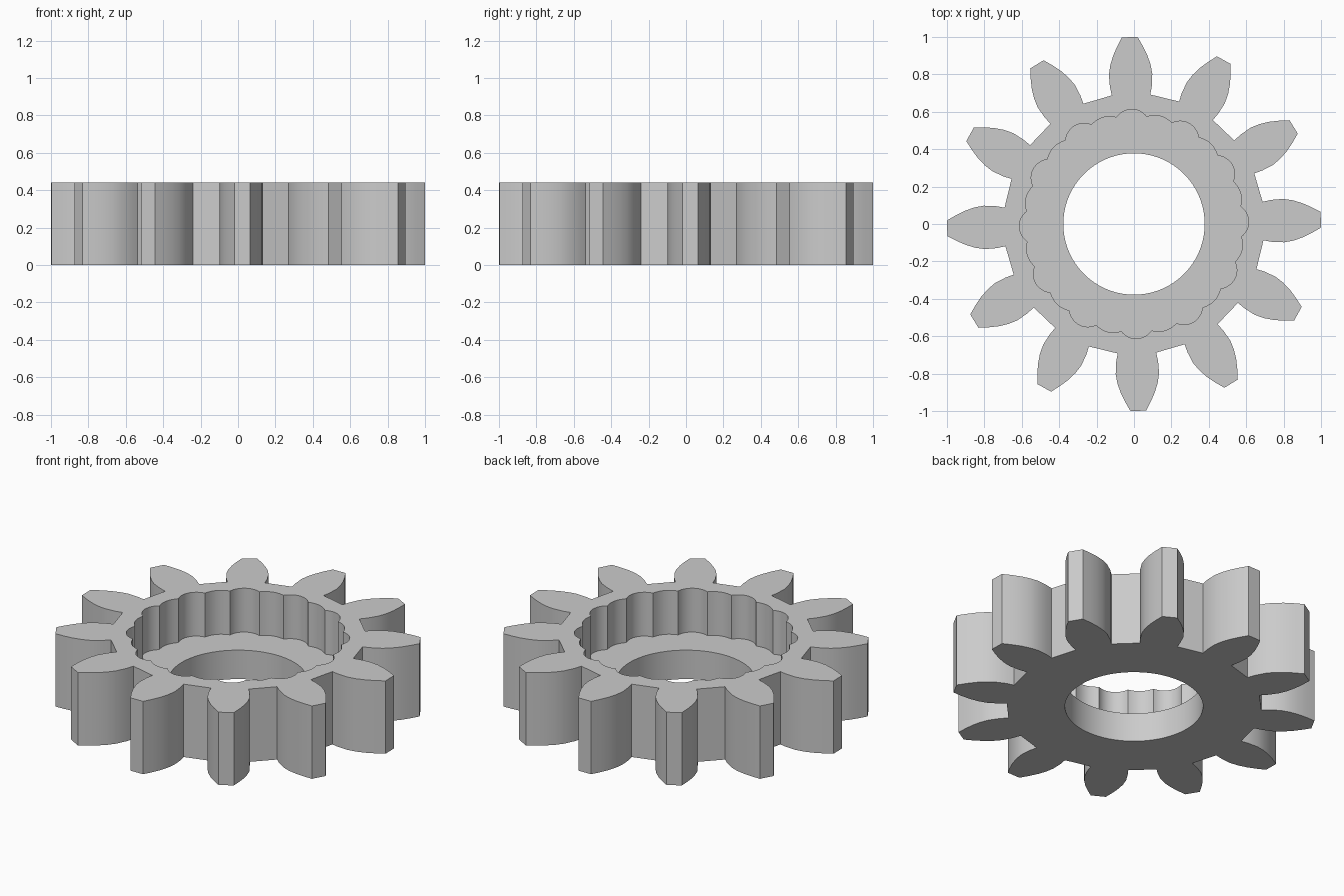
import bpy
import bmesh
from math import sin, cos, radians, sqrt, pi, tau

cube = bpy.data.objects.get("Cube")
if cube:
    bpy.data.objects.remove(cube, do_unlink=True)

TEETH = 12
TURN = radians(1.3)
HEIGHT, FLOOR = 0.44, 0.175
STEP = tau / TEETH

grey = bpy.data.materials.new("plain_grey")
grey.use_nodes = True
colour = (0.6, 0.6, 0.6, 1)
grey.diffuse_color = colour
grey.node_tree.nodes["Principled BSDF"].inputs["Base Color"].default_value = colour


def toothed_outline():
    """Leaf-shaped teeth with blunt tips, joined by straight roots."""
    half = [(0.69, 0.103), (0.735, 0.112), (0.80, 0.116), (0.85, 0.108),
            (0.90, 0.092), (0.95, 0.069), (0.999, 0.042)]
    tooth = [(r, -w) for r, w in half] + [(r, w) for r, w in reversed(half)]
    pts = []
    for i in range(TEETH):
        a = TURN + i * STEP
        pts += [(r * cos(a) - w * sin(a), r * sin(a) + w * cos(a)) for r, w in tooth]
    return pts


def lobed_outline(samples=30):
    """Recess wall: round lobes with gently bulging stretches between them."""
    centre, radius, cusp = 0.515, 0.098, radians(7.7)
    pts = []
    for i in range(TEETH * samples):
        off = (i % samples) / samples * STEP - STEP / 2
        if abs(off) < cusp:
            r = centre * cos(off) + sqrt(radius ** 2 - (centre * sin(off)) ** 2)
        else:
            t = (abs(off) - cusp) / (STEP / 2 - cusp)
            r = 0.576 + 0.017 * sin(t * pi / 2)
        a = TURN + (i // samples) * STEP + off
        pts.append((r * cos(a), r * sin(a)))
    return pts


def circle_outline(radius, count=96):
    return [(radius * cos(tau * i / count), radius * sin(tau * i / count))
            for i in range(count)]


bm = bmesh.new()


def loop(points, z):
    verts = [bm.verts.new((x, y, z)) for x, y in points]
    edges = [bm.edges.new((v, verts[i - 1])) for i, v in enumerate(verts)]
    return verts, edges


def wall(low, high):
    for i in range(len(low)):
        bm.faces.new((low[i - 1], low[i], high[i], high[i - 1]))


def flat_ring(outer, inner, up):
    bmesh.ops.triangle_fill(bm, use_beauty=True, edges=outer + inner,
                            normal=(0, 0, up))


# Boundary loops at the three levels
outer, recess, bore = toothed_outline(), lobed_outline(), circle_outline(0.378)
outer_low, outer_low_e = loop(outer, 0)
outer_top, outer_top_e = loop(outer, HEIGHT)
recess_floor, recess_floor_e = loop(recess, FLOOR)
recess_top, recess_top_e = loop(recess, HEIGHT)
bore_low, bore_low_e = loop(bore, 0)
bore_top, bore_top_e = loop(bore, FLOOR)

# Top rim, recess floor and underside
flat_ring(outer_top_e, recess_top_e, 1)
flat_ring(recess_floor_e, bore_top_e, 1)
flat_ring(outer_low_e, bore_low_e, -1)

# Tooth sides, recess wall and bore wall
wall(outer_low, outer_top)
wall(recess_floor, recess_top)
wall(bore_low, bore_top)
bmesh.ops.recalc_face_normals(bm, faces=bm.faces)

mesh = bpy.data.meshes.new("gear_wheel")
bm.to_mesh(mesh)
bm.free()
mesh.materials.append(grey)
gear = bpy.data.objects.new("gear_wheel", mesh)
bpy.context.collection.objects.link(gear)

bpy.ops.object.select_all(action='DESELECT')
gear.select_set(True)
bpy.context.view_layer.objects.active = gear
bpy.ops.object.shade_smooth_by_angle(angle=radians(25))
